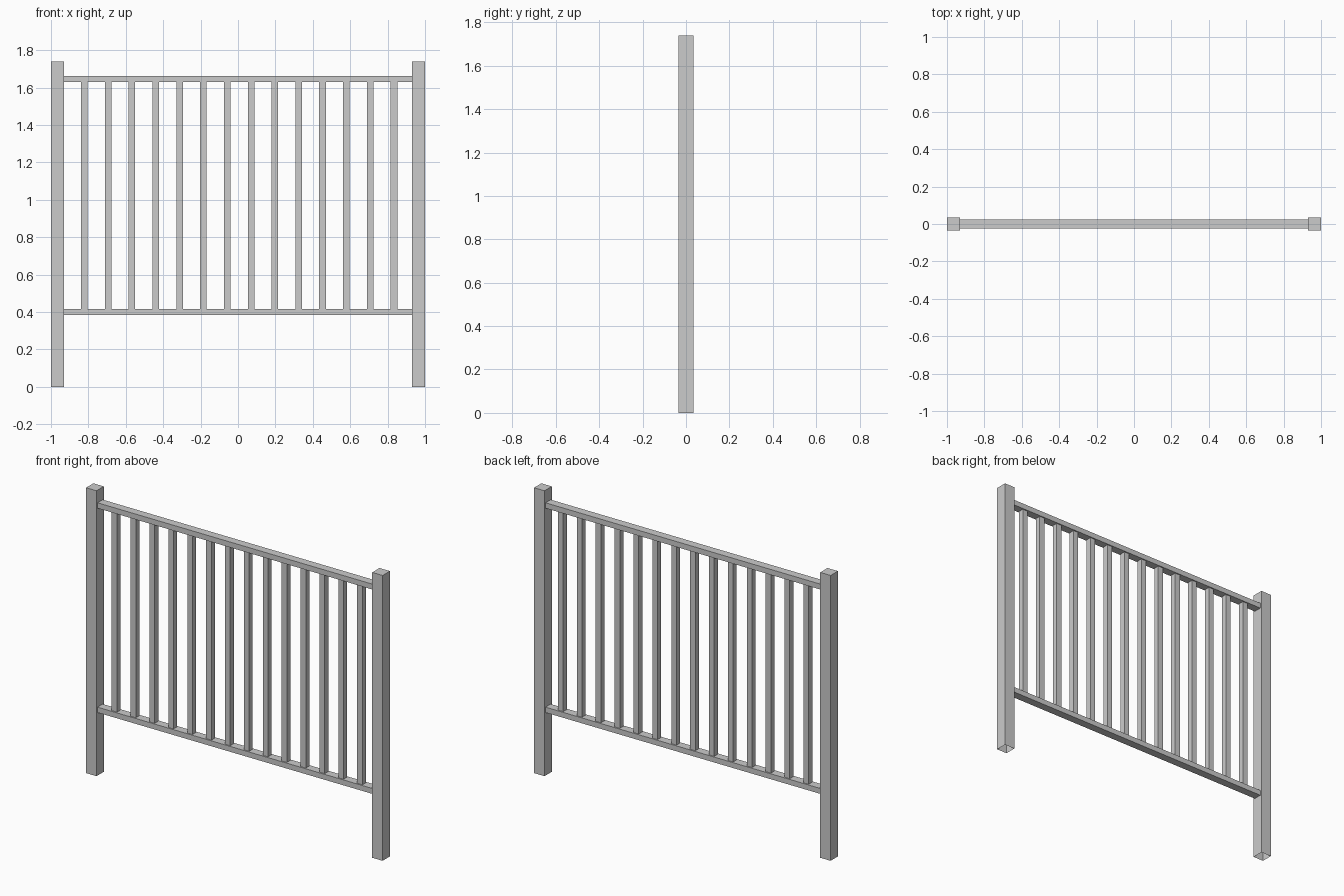
import bpy, bmesh
from mathutils import Vector

if "Cube" in bpy.data.objects:
    bpy.data.objects.remove(bpy.data.objects["Cube"])


def box(name, lo, hi, open_sides=()):
    """Box between two corners; faces whose normal is in open_sides are left out."""
    lo, hi = Vector(lo), Vector(hi)
    bm = bmesh.new()
    bmesh.ops.create_cube(bm, size=1)
    bm.normal_update()
    drop = [f for f in bm.faces if any(f.normal.dot(Vector(s)) > 0.9 for s in open_sides)]
    bmesh.ops.delete(bm, geom=drop, context='FACES_ONLY')
    bmesh.ops.scale(bm, vec=hi - lo, verts=bm.verts)
    mesh = bpy.data.meshes.new(name)
    bm.to_mesh(mesh)
    bm.free()
    obj = bpy.data.objects.new(name, mesh)
    obj.location = (lo + hi) / 2
    bpy.context.collection.objects.link(obj)
    return obj


POST, HEIGHT = 0.07, 1.74
INNER = 1 - POST
RAIL_Y = 0.025
BAR = 0.035
X_ENDS = ((1, 0, 0), (-1, 0, 0))
Z_ENDS = ((0, 0, 1), (0, 0, -1))

# Posts, hollow at the foot
for side, x in (("left", -1), ("right", INNER)):
    box(f"{side}_post", (x, -POST / 2, 0), (x + POST, POST / 2, HEIGHT), Z_ENDS[1:])

# Rails between the posts
for side, z0, z1 in (("bottom", 0.384, 0.417), ("top", 1.63, 1.663)):
    box(f"{side}_rail", (-INNER, -RAIL_Y, z0), (INNER, RAIL_Y, z1), X_ENDS)

# Evenly spaced upright bars between the rails
COUNT, FIRST, LAST = 14, -0.822, 0.834
for i in range(COUNT):
    x = FIRST + (LAST - FIRST) * i / (COUNT - 1)
    box(f"bar_{i + 1:02d}", (x - BAR / 2, -BAR / 2, 0.417),
        (x + BAR / 2, BAR / 2, 1.63), Z_ENDS)
